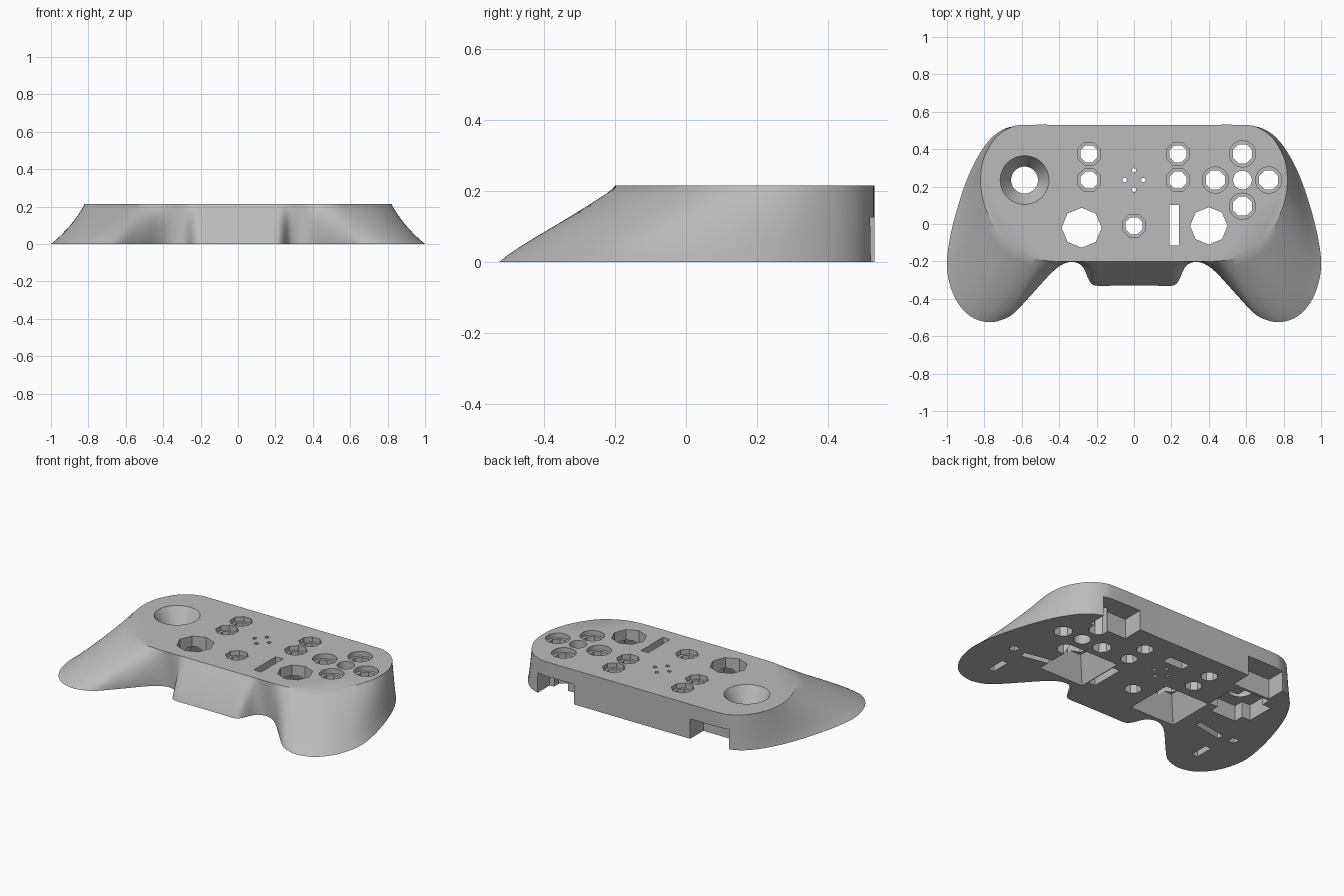
import bpy, bmesh, math
from mathutils import Vector, Matrix

if "Cube" in bpy.data.objects:
    bpy.data.objects.remove(bpy.data.objects["Cube"])

H = 0.215
grey = bpy.data.materials.new("shell_grey")
grey.use_nodes = True
colour = (0.5, 0.5, 0.5, 1)
grey.diffuse_color = colour
grey.node_tree.nodes["Principled BSDF"].inputs["Base Color"].default_value = colour

# Half outline from front centre to back centre: base x, y and matching plate x, y
HALF = [
    (0, -.33, 0, -.2), (.12, -.33, .12, -.2), (.2, -.33, .2, -.2),
    (.235, -.31, .235, -.2), (.27, -.235, .27, -.2), (.3, -.21, .3, -.2),
    (.34, -.203, .335, -.2), (.39, -.22, .37, -.2), (.45, -.27, .41, -.2),
    (.55, -.38, .46, -.197), (.64, -.475, .51, -.19), (.7, -.51, .56, -.175),
    (.78, -.525, .62, -.145), (.88, -.49, .68, -.1), (.96, -.39, .73, -.04),
    (1, -.24, .78, .05), (.985, -.08, .81, .14), (.94, .1, .82, .23),
    (.88, .27, .81, .33), (.81, .4, .77, .42), (.74, .48, .72, .48),
    (.66, .52, .65, .52), (.57, .53, .57, .53), (.3, .53, .3, .53), (0, .53, 0, .53)]


def smooth_loop(points, steps=4):
    """Closed Catmull-Rom curve through the points."""
    out, n = [], len(points)
    for i in range(n):
        a, b, c, d = (points[(i + k) % n] for k in (-1, 0, 1, 2))
        for s in range(steps):
            t = s / steps
            out.append(b + (c - a) * t / 2 + (a * 2 - b * 5 + c * 4 - d) * t * t / 2
                       + (b * 3 - a - c * 3 + d) * t ** 3 / 2)
    return out


def new_object(name, bm):
    bmesh.ops.recalc_face_normals(bm, faces=bm.faces)
    mesh = bpy.data.meshes.new(name)
    bm.to_mesh(mesh)
    bm.free()
    obj = bpy.data.objects.new(name, mesh)
    bpy.context.collection.objects.link(obj)
    mesh.materials.append(grey)
    return obj


# Lofted shell between the grip outline and the flat plate
half = [Vector(p) for p in HALF]
mirrored = [Vector((-p[0], p[1], -p[2], p[3])) for p in half[-2:0:-1]]
outline = smooth_loop(half + mirrored)
bm = bmesh.new()
LAYERS = 10
rings = []
for k in range(LAYERS + 1):
    t = k / LAYERS
    fx, fy = t ** 0.9, t ** 1.15
    rings.append([bm.verts.new((p[0] + (p[2] - p[0]) * fx,
                                p[1] + (p[3] - p[1]) * fy, H * t)) for p in outline])
count = len(outline)
for low, high in zip(rings, rings[1:]):
    for i in range(count):
        j = (i + 1) % count
        bm.faces.new((low[i], low[j], high[j], high[i]))
bm.faces.new(rings[0][::-1])
bm.faces.new(rings[-1])
shell = new_object("controller_shell", bm)

cutters = []


def cut_cone(x, y, z0, z1, r0, r1=None, sides=8, turn=0.0):
    """Prism or frustum cutter standing between two heights."""
    bm = bmesh.new()
    bmesh.ops.create_cone(bm, cap_ends=True, segments=sides, radius1=r0,
                          radius2=r0 if r1 is None else r1, depth=z1 - z0,
                          matrix=Matrix.Translation((x, y, (z0 + z1) / 2))
                          @ Matrix.Rotation(turn, 4, "Z"))
    cutters.append(new_object("cutter", bm))


def cut_box(x, y, w, d, z0, z1, turn=0.0):
    bm = bmesh.new()
    bmesh.ops.create_cube(bm, size=1, matrix=Matrix.Translation((x, y, (z0 + z1) / 2))
                          @ Matrix.Rotation(turn, 4, "Z")
                          @ Matrix.Diagonal((w, d, z1 - z0, 1)))
    cutters.append(new_object("cutter", bm))


LOW, TOP = -0.05, 0.3
EIGHTH = math.pi / 8

# Octagonal menu buttons with a shallow recess
for x, y in ((-.24, .375), (-.24, .235), (.235, .375), (.235, .235), (0, -.01)):
    cut_cone(x, y, H - .03, TOP, .066, turn=EIGHTH)
    cut_cone(x, y, LOW, TOP, .049, turn=EIGHTH)

# Diamond of action buttons in round recesses, plain hole in the middle
for dx, dy in ((.14, 0), (-.145, 0), (0, .14), (0, -.14)):
    cut_cone(.58 + dx, .235 + dy, H - .03, TOP, .07, sides=32)
    cut_cone(.58 + dx, .235 + dy, LOW, TOP, .055, turn=EIGHTH)
cut_cone(.58, .235, LOW, TOP, .05, sides=32)

# Indicator holes and slot
for dx, dy in ((.05, 0), (-.05, 0), (0, .052), (0, -.052)):
    cut_cone(dx, .235 + dy, LOW, TOP, .012, sides=12)
cut_box(.215, -.007, .05, .215, LOW, TOP)

# Large octagonal openings flaring into square pockets underneath
for x, y, r in ((-.28, -.02, .107), (.4, -.01, .1)):
    cut_cone(x, y, LOW, TOP, r)
    cut_cone(x, y, -.001, .15, .22, .13, sides=4, turn=math.pi / 4)

# Thumbstick bowl and the cross pocket below it
cut_cone(-.585, .235, .12, H + .001, .072, .131, sides=48)
cut_cone(-.585, .235, LOW, .16, .072, sides=48)
cut_box(-.585, .235, .3, .18, LOW, .1)
cut_box(-.585, .235, .18, .3, LOW, .1)

# Mirrored rear notches and the fixing slots under the grips
for side in (1, -1):
    cut_box(side * .53, .5, .26, .2, LOW, .125)
    cut_box(side * .63, -.09, .2, .04, LOW, .06, turn=-side * .2)
    cut_box(side * .75, -.3, .04, .12, LOW, .06)
    cut_box(side * .81, -.09, .045, .045, LOW, .06)
cut_box(0, .37, .14, .06, LOW, .06)

# Carve every opening out of the shell
bpy.context.view_layer.objects.active = shell
for cutter in cutters:
    cutter.hide_render = True
    mod = shell.modifiers.new("opening", "BOOLEAN")
    mod.operation = "DIFFERENCE"
    mod.solver = "EXACT"
    mod.object = cutter
    bpy.ops.object.modifier_apply(modifier=mod.name)
    bpy.data.objects.remove(cutter)

bpy.ops.object.select_all(action="DESELECT")
shell.select_set(True)
bpy.ops.object.shade_smooth_by_angle(angle=math.radians(30))
